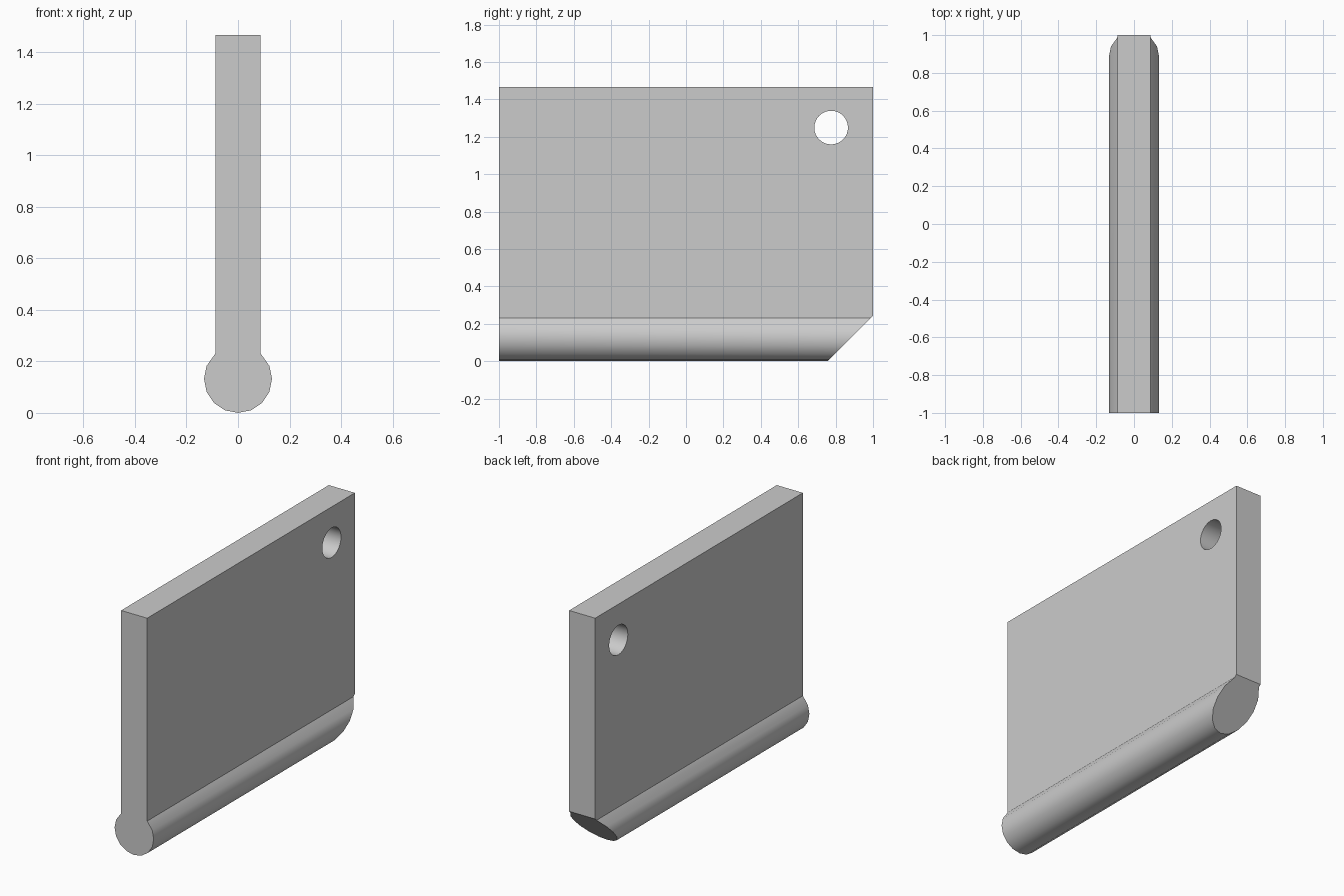
import bpy, bmesh
from math import cos, sin, radians, pi
from mathutils import Vector

cube = bpy.data.objects.get("Cube")
if cube:
    bpy.data.objects.remove(cube, do_unlink=True)

# Overall sizes
HALF_LENGTH, TOP = 1.0, 1.467
HALF_THICK, BEAD = 0.088, 0.132
CHAMFER_Z = 0.243

grey = bpy.data.materials.new("plain grey")
grey.use_nodes = True
grey.diffuse_color = (0.6, 0.6, 0.6, 1)
grey.node_tree.nodes["Principled BSDF"].inputs["Base Color"].default_value = (0.6, 0.6, 0.6, 1)


def make_object(name, bm):
    bmesh.ops.recalc_face_normals(bm, faces=bm.faces)
    mesh = bpy.data.meshes.new(name)
    bm.to_mesh(mesh)
    bm.free()
    mesh.materials.append(grey)
    obj = bpy.data.objects.new(name, mesh)
    bpy.context.collection.objects.link(obj)
    return obj


# Keyhole profile: flat plate running into a round bead
neck = BEAD + (BEAD**2 - HALF_THICK**2) ** 0.5
angles = [radians(22.5 * (1 - i)) for i in range(11)]
profile = [(HALF_THICK, TOP), (HALF_THICK, neck)]
profile += [(BEAD * cos(a), BEAD + BEAD * sin(a)) for a in angles]
profile += [(-HALF_THICK, neck), (-HALF_THICK, TOP)]

# Extrude the profile along the length
bm = bmesh.new()
face = bm.faces.new([bm.verts.new((x, -HALF_LENGTH, z)) for x, z in profile])
extruded = bmesh.ops.extrude_face_region(bm, geom=[face])["geom"]
bmesh.ops.translate(bm, vec=(0, 2 * HALF_LENGTH, 0),
                    verts=[v for v in extruded if isinstance(v, bmesh.types.BMVert)])

# Cut the lower back corner at 45 degrees and cap it
cut = bmesh.ops.bisect_plane(bm, geom=bm.verts[:] + bm.edges[:] + bm.faces[:],
                             plane_co=Vector((0, HALF_LENGTH, CHAMFER_Z)),
                             plane_no=Vector((0, 1, -1)), clear_outer=True)
rim = [e for e in cut["geom_cut"] if isinstance(e, bmesh.types.BMEdge)]
bmesh.ops.contextual_create(bm, geom=rim)
plate = make_object("beaded_plate", bm)

# Round hole through the upper back corner
bm = bmesh.new()
bmesh.ops.create_cone(bm, cap_ends=True, segments=32, radius1=0.09, radius2=0.09, depth=0.5)
cutter = make_object("hole_cutter", bm)
cutter.rotation_euler = (0, pi / 2, 0)
cutter.location = (0, 0.776, 1.249)
cutter.hide_render = True

bpy.context.view_layer.objects.active = plate
bpy.ops.object.select_all(action="DESELECT")
plate.select_set(True)
hole = plate.modifiers.new("hole", "BOOLEAN")
hole.operation = "DIFFERENCE"
hole.solver = "EXACT"
hole.object = cutter
bpy.ops.object.modifier_apply(modifier=hole.name)
bpy.data.objects.remove(cutter, do_unlink=True)

# Smooth bead and hole, crisp edges elsewhere
bpy.ops.object.shade_smooth_by_angle(angle=radians(30))
